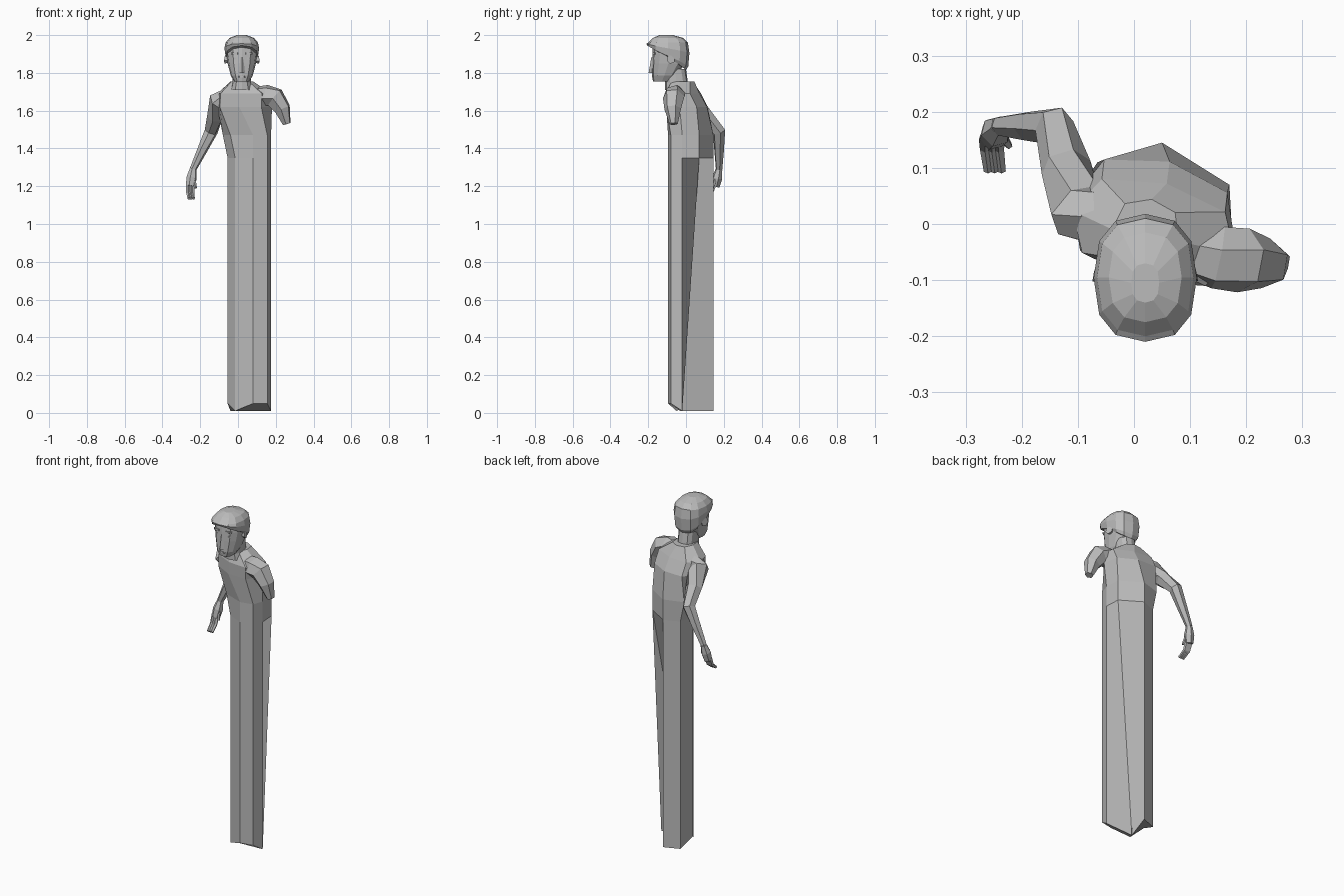
import bpy, bmesh, math
from mathutils import Vector

cube = bpy.data.objects.get("Cube")
if cube:
    bpy.data.objects.remove(cube)

GREY = (.5, .5, .5, 1)
stone = bpy.data.materials.new("stone grey")
stone.use_nodes = True
stone.diffuse_color = GREY
stone.node_tree.nodes["Principled BSDF"].inputs["Base Color"].default_value = GREY


def loft(name, rings):
    """Skin a list of equal-length point rings and cap both ends."""
    bm = bmesh.new()
    rows = [[bm.verts.new(point) for point in ring] for ring in rings]
    count = len(rows[0])
    for low, high in zip(rows, rows[1:]):
        for i in range(count):
            j = (i + 1) % count
            bm.faces.new((low[i], low[j], high[j], high[i]))
    bm.faces.new(reversed(rows[0]))
    bm.faces.new(rows[-1])
    bmesh.ops.recalc_face_normals(bm, faces=bm.faces)
    mesh = bpy.data.meshes.new(name)
    bm.to_mesh(mesh)
    bm.free()
    mesh.materials.append(stone)
    obj = bpy.data.objects.new(name, mesh)
    bpy.context.collection.objects.link(obj)


def softened(value):
    """Push a sine or cosine outward so that an oval becomes slightly square."""
    return math.copysign(abs(value) ** .8, value)


def section(z, y, wide, deep, x=.02, turn=0, lift=0, sides=8):
    """Level oval ring; turn rotates it in degrees, lift raises its front edge."""
    points = []
    swing = math.radians(turn)
    for i in range(sides):
        angle = math.tau * i / sides
        across = wide * softened(math.cos(angle))
        along = deep * softened(math.sin(angle))
        points.append(Vector((
            x + across * math.cos(swing) - along * math.sin(swing),
            y + across * math.sin(swing) + along * math.cos(swing),
            z - lift * math.sin(angle))))
    return points


def head_section(z, front, back, wide, lift=0):
    return section(z, (front + back) / 2, wide, (back - front) / 2, lift=lift, sides=12)


def tube(name, path, radii, sides=6):
    """Limb that follows a path with one radius per station."""
    points = [Vector(point) for point in path]
    last = len(points) - 1
    rings = []
    for i, (point, radius) in enumerate(zip(points, radii)):
        ahead = (points[min(i + 1, last)] - points[max(i - 1, 0)]).normalized()
        side = ahead.cross(Vector((.3, -1, .2))).normalized()
        up = ahead.cross(side)
        angles = [math.tau * k / sides for k in range(sides)]
        rings.append([point + radius * (side * math.cos(a) + up * math.sin(a)) for a in angles])
    loft(name, rings)


def plate(name, x, z, wide, tall, front):
    """Small faceted feature set into the face."""
    loft(name, [section(z + step * tall / 2, front + wide / 2, wide, wide / 2, x=x, sides=6)
                for step in (-1, 1)])


# Pillar outline, from its left side round the back
outline = [(.175, -.02), (.17, .07), (.05, .145), (-.04, .11),
           (-.055, .015), (-.015, -.05), (.08, -.095), (.155, -.08)]
waist = [Vector((x, y, 1.35)) for x, y in outline]
ribs = [Vector((x, y, 1.47)) for x, y in outline]
for point in ribs:
    if point.x < .02:
        point.x -= .025
foot = [Vector((x, y, .01)) for x, y in outline]

# The foot is bevelled in front and hollowed into its back left corner
for index in (4, 6, 7):
    foot[index].z = .05
foot[1] = Vector((-.01, -.03, .01))

# Torso grows out of the pillar and turns at the shoulders
loft("pillar_torso", [
    foot, waist, ribs,
    section(z=1.62, x=.035, y=.005, wide=.15, deep=.11, turn=-15),
    section(z=1.69, x=.035, y=-.015, wide=.15, deep=.09, turn=-15),
    section(z=1.755, y=-.02, wide=.06, deep=.065, turn=-10),
])

# Neck
loft("neck", [
    head_section(z=1.71, front=-.11, back=.03, wide=.06),
    head_section(z=1.75, front=-.11, back=.01, wide=.05),
    head_section(z=1.82, front=-.12, back=0, wide=.05),
])

# Head, from the chin up to the crown
loft("head", [
    head_section(z=1.755, front=-.175, back=-.08, wide=.04),
    head_section(z=1.785, front=-.18, back=-.05, wide=.058),
    head_section(z=1.85, front=-.18, back=-.005, wide=.075),
    head_section(z=1.9, front=-.178, back=.01, wide=.083),
    head_section(z=1.95, front=-.175, back=.01, wide=.083),
])

# Hair with a short overhanging fringe, low at the nape
loft("hair", [
    head_section(z=1.875, front=-.174, back=0, wide=.075, lift=.06),
    head_section(z=1.89, front=-.205, back=.012, wide=.086, lift=.055),
    head_section(z=1.93, front=-.21, back=.018, wide=.092, lift=.025),
    head_section(z=1.96, front=-.2, back=.01, wide=.086),
    head_section(z=1.985, front=-.175, back=-.015, wide=.065),
    head_section(z=2, front=-.14, back=-.07, wide=.025),
])

# Nose wedge and mouth
loft("nose", [
    section(z=1.8, y=-.18, wide=.017, deep=.018, sides=4),
    section(z=1.885, y=-.175, wide=.008, deep=.008, sides=4),
])
plate("mouth", x=.02, z=1.78, wide=.022, tall=.008, front=-.182)

# Paired eyes, brows and ears
for side, label in ((-1, "right"), (1, "left")):
    eye_x = .02 + side * .036
    plate(label + "_eye", x=eye_x, z=1.877, wide=.013, tall=.01, front=-.174)
    plate(label + "_brow", x=eye_x, z=1.903, wide=.022, tall=.01, front=-.178)
    tube(label + "_ear", path=[(.02 + side * .07, -.085, 1.87), (.02 + side * .087, -.08, 1.872)],
         radii=(.018, .024))

# Full arm, swept behind the back and bent at the elbow
shoulder, elbow, wrist = Vector((-.1, .025, 1.65)), Vector((-.142, .175, 1.49)), Vector((-.238, .175, 1.29))
root = shoulder + Vector((.06, -.02, .02))
tube("right_arm", path=[root, shoulder, shoulder.lerp(elbow, .5), elbow, elbow.lerp(wrist, .5), wrist],
     radii=(.055, .057, .045, .036, .027, .018))

# Hand with fingers curling forward
knuckles = wrist + Vector((-.015, -.02, -.09))
tube("right_palm", path=[wrist, wrist.lerp(knuckles, .5), knuckles], radii=(.018, .028, .024))
for name, spread in (("outer", -1), ("middle", 0), ("inner", 1)):
    base = knuckles + Vector((spread * .012, 0, .015))
    tube("right_" + name + "_finger",
         path=[base, base + Vector((0, -.02, -.05)), base + Vector((.005, -.06, -.08))],
         radii=(.012, .01, .008), sides=5)
thumb_base = wrist + Vector((0, -.015, -.04))
tube("right_thumb", path=[thumb_base, thumb_base + Vector((.015, -.02, -.06))],
     radii=(.011, .007), sides=5)

# Broken-off arm, its raised shoulder blending into the collar
tube("left_arm_stump",
     path=[(.07, -.04, 1.68), (.15, -.06, 1.68), (.195, -.065, 1.67), (.235, -.07, 1.61), (.258, -.065, 1.53)],
     radii=(.045, .058, .058, .045, .022))
